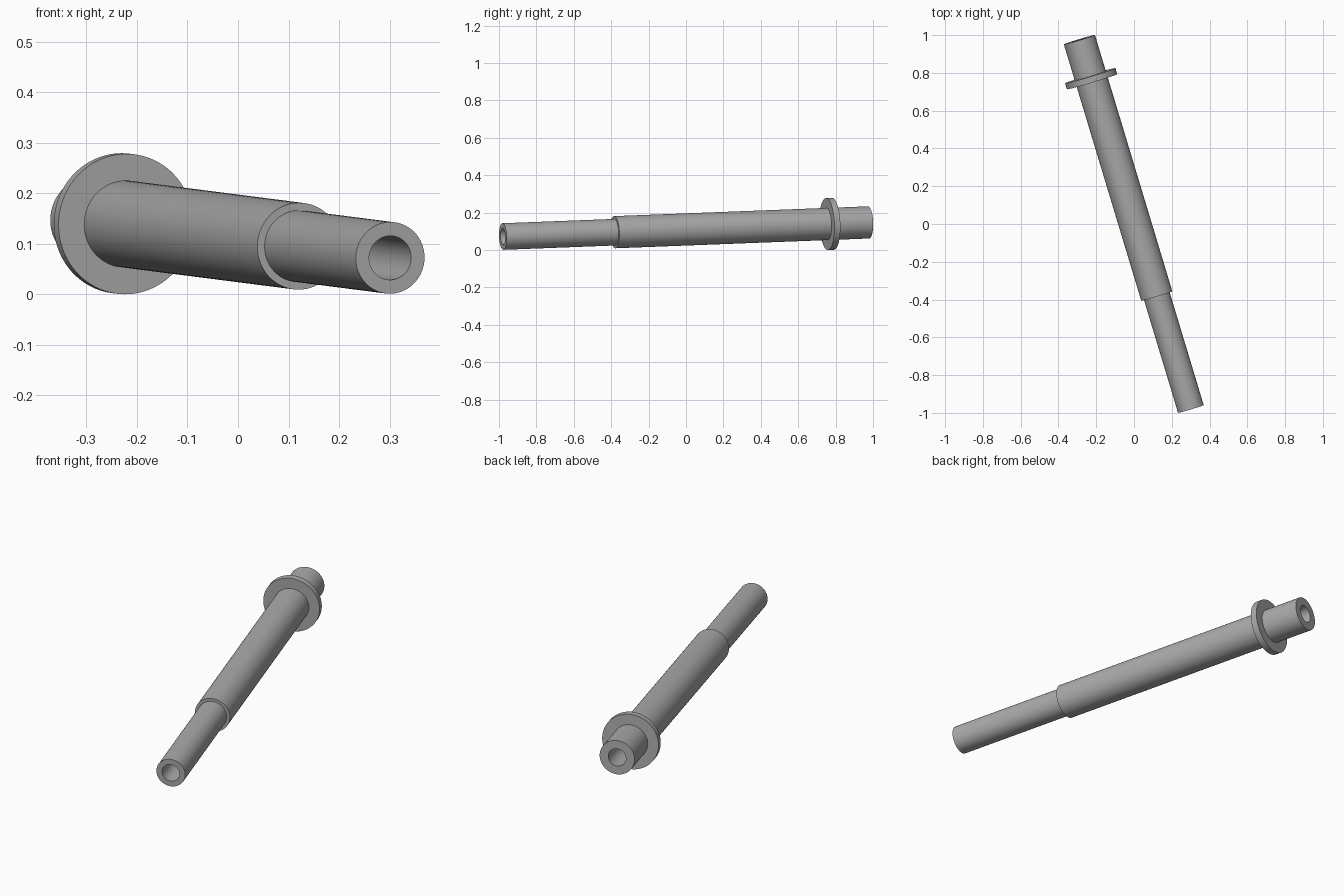
import bpy, bmesh, math
from mathutils import Vector, Matrix

cube = bpy.data.objects.get("Cube")
if cube:
    bpy.data.objects.remove(cube, do_unlink=True)

SEGMENTS = 96
FRONT_END = Vector((0.301, -0.979, 0.072))
BACK_END = Vector((-0.289, 0.976, 0.1475))
axis = BACK_END - FRONT_END
LENGTH = axis.length

# Single grey metal
metal = bpy.data.materials.new("grey_metal")
metal.use_nodes = True
grey = (0.4, 0.4, 0.4, 1.0)
metal.diffuse_color = grey
metal.node_tree.nodes["Principled BSDF"].inputs["Base Color"].default_value = grey


def lathe(name, profile):
    """Revolve a closed (radius, distance) profile and lay it along the shaft axis."""
    bm = bmesh.new()
    verts = [bm.verts.new((r, 0, d)) for r, d in profile]
    edges = [bm.edges.new((v, verts[(i + 1) % len(verts)])) for i, v in enumerate(verts)]
    bmesh.ops.spin(bm, geom=verts + edges, cent=(0, 0, 0), axis=(0, 0, 1),
                   angle=math.tau, steps=SEGMENTS, use_merge=True)
    bmesh.ops.remove_doubles(bm, verts=bm.verts, dist=1e-5)
    bmesh.ops.recalc_face_normals(bm, faces=bm.faces)
    turn = axis.to_track_quat('Z', 'Y').to_matrix().to_4x4()
    bm.transform(Matrix.Translation(FRONT_END) @ turn)
    mesh = bpy.data.meshes.new(name)
    bm.to_mesh(mesh)
    bm.free()
    mesh.materials.append(metal)
    obj = bpy.data.objects.new(name, mesh)
    bpy.context.collection.objects.link(obj)
    bpy.ops.object.select_all(action='DESELECT')
    obj.select_set(True)
    bpy.context.view_layer.objects.active = obj
    bpy.ops.object.shade_smooth_by_angle(angle=math.radians(30))
    return obj


# Hollow stepped shaft: narrow nose, thick barrel, thin flange, rear stub
BORE, NOSE, BARREL, FLANGE = 0.0435, 0.071, 0.086, 0.139
STEP, FLANGE_FRONT, FLANGE_BACK = 0.625, 1.811, 1.844
lathe("stepped_shaft", [
    (BORE, 0), (NOSE, 0),
    (NOSE, STEP), (BARREL, STEP),
    (BARREL, FLANGE_FRONT), (FLANGE, FLANGE_FRONT),
    (FLANGE, FLANGE_BACK), (BARREL, FLANGE_BACK),
    (BARREL, LENGTH), (BORE, LENGTH),
])
